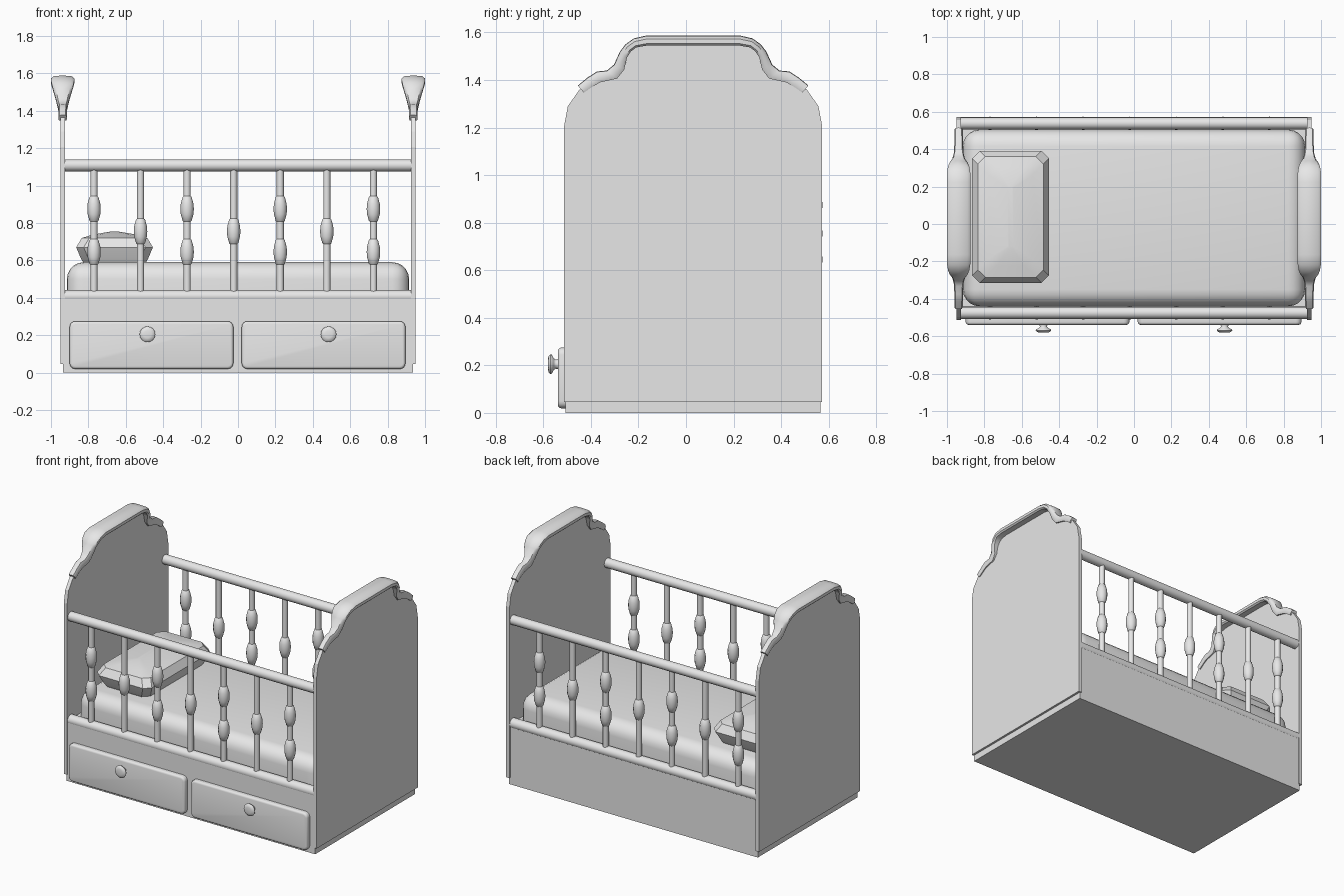
import bpy, bmesh, math
from mathutils import Matrix, Vector

if "Cube" in bpy.data.objects:
    bpy.data.objects.remove(bpy.data.objects["Cube"], do_unlink=True)

grey = bpy.data.materials.new("plain_grey")
grey.use_nodes = True
grey.diffuse_color = (0.8, 0.8, 0.8, 1)
grey.node_tree.nodes["Principled BSDF"].inputs["Base Color"].default_value = (0.8, 0.8, 0.8, 1)

MID = 0.03  # centre line of the crib body in y


def finish(name, bm, smooth=True, angle=40):
    bmesh.ops.recalc_face_normals(bm, faces=bm.faces)
    mesh = bpy.data.meshes.new(name)
    bm.to_mesh(mesh)
    bm.free()
    mesh.materials.append(grey)
    ob = bpy.data.objects.new(name, mesh)
    bpy.context.collection.objects.link(ob)
    if smooth:
        bpy.ops.object.select_all(action='DESELECT')
        ob.select_set(True)
        bpy.context.view_layer.objects.active = ob
        bpy.ops.object.shade_smooth_by_angle(angle=math.radians(angle))
    return ob


def loft(name, rings, angle=40):
    """Skin a list of equal closed rings and cap both ends."""
    bm = bmesh.new()
    rows = [[bm.verts.new(p) for p in ring] for ring in rings]
    n = len(rows[0])
    for a, b in zip(rows, rows[1:]):
        for i in range(n):
            j = (i + 1) % n
            bm.faces.new((a[i], a[j], b[j], b[i]))
    bm.faces.new(rows[0])
    bm.faces.new(rows[-1])
    return finish(name, bm, angle=angle)


def turned(name, profile, origin, axis, sides=12, angle=50):
    """Lathe (distance, radius) pairs along an axis."""
    turn = Vector(axis).to_track_quat('Z', 'Y').to_matrix()
    steps = [2 * math.pi * i / sides for i in range(sides)]
    return loft(name, [[Vector(origin) + turn @ Vector((r * math.cos(a), r * math.sin(a), d))
                        for a in steps] for d, r in profile], angle)


def box(name, lo, hi, edge_test=None, width=0, segments=4):
    bm = bmesh.new()
    lo, hi = Vector(lo), Vector(hi)
    bmesh.ops.create_cube(bm, size=1, matrix=Matrix.Translation((lo + hi) / 2)
                          @ Matrix.Diagonal((hi - lo).to_4d()))
    if edge_test:
        edges = [e for e in bm.edges if edge_test(*[v.co for v in e.verts])]
        bmesh.ops.bevel(bm, geom=edges, offset=width, segments=segments,
                        profile=0.5, affect='EDGES', clamp_overlap=True)
    return finish(name, bm, smooth=bool(edge_test))


# Base and mattress
box("base", (-0.935, -0.507, 0), (0.935, 0.565, 0.41))
box("mattress", (-0.915, -0.44, 0.36), (0.915, 0.505, 0.59),
    lambda a, b: max(a.z, b.z) > 0.5, 0.09, 5)

# Cap stations: distance from centre line, outer height, inner distance, inner height, half thickness
cap_half = [
    (0.485, 1.377, 0.460, 1.347, 0.022),
    (0.445, 1.410, 0.425, 1.371, 0.022),
    (0.405, 1.436, 0.392, 1.390, 0.023),
    (0.363, 1.440, 0.320, 1.406, 0.026),
    (0.333, 1.465, 0.290, 1.444, 0.034),
    (0.308, 1.520, 0.278, 1.495, 0.049),
    (0.285, 1.550, 0.262, 1.520, 0.057),
    (0.250, 1.575, 0.240, 1.537, 0.062),
    (0.194, 1.588, 0.194, 1.545, 0.0625),
]
stations = [(-a, b, -c, d, w) for a, b, c, d, w in cap_half] + cap_half[::-1]
section = [(-0.85, 0), (-1, 0.2), (-1, 0.65), (-0.75, 0.95), (0, 1),
           (0.75, 0.95), (1, 0.65), (1, 0.2), (0.85, 0)]

# End panels with their moulded caps
half = [(0.543, 0.045), (0.543, 1.205), (0.527, 1.29), (0.478, 1.36)]
half += [((a + c) / 2, (b + d) / 2) for a, b, c, d, w in cap_half[1:]]
outline = half + [(-y, z) for y, z in reversed(half)]
for side, label in ((1, "left"), (-1, "right")):
    bm = bmesh.new()
    face = bm.faces.new([bm.verts.new((side * 0.925, MID + y, z)) for y, z in outline])
    out = bmesh.ops.extrude_face_region(bm, geom=[face])["geom"]
    bmesh.ops.translate(bm, vec=(side * 0.025, 0, 0),
                        verts=[g for g in out if isinstance(g, bmesh.types.BMVert)])
    finish(label + "_end_panel", bm, smooth=False)
    loft(label + "_end_cap", [[(side * 0.9375 + s * w, MID + c + (a - c) * t, d + (b - d) * t)
                               for s, t in section] for a, b, c, d, w in stations])

# Spindle outlines, with one or two swellings
def spindle_profile(centres):
    rows = [(0.40, 0.019)]
    for c in centres:
        rows += [(c - 0.068, 0.019), (c - 0.064, 0.024), (c - 0.028, 0.034),
                 (c, 0.036), (c + 0.028, 0.034), (c + 0.064, 0.024), (c + 0.068, 0.019)]
    return rows + [(1.10, 0.019)]


profiles = [spindle_profile((0.645, 0.875)), spindle_profile((0.755,))]

# Rails and spindles on both long sides
for label, y in (("front", -0.475), ("back", 0.538)):
    turned(label + "_top_rail", [(-0.928, 0.032), (0.928, 0.032)], (0, y, 1.108), (1, 0, 0), 16)
    turned(label + "_lower_rail", [(-0.928, 0.034), (0.928, 0.034)], (0, y, 0.407), (1, 0, 0), 16)
    for i in range(7):
        turned(f"{label}_spindle_{i + 1}", profiles[i % 2],
               (-0.77 + 0.249 * i, y, 0), (0, 0, 1))

# Drawers and knobs
knob = [(0, 0.022), (0.012, 0.019), (0.02, 0.024), (0.028, 0.040),
        (0.034, 0.042), (0.042, 0.034), (0.045, 0.02)]
for label, x0, x1, kx in (("right", -0.90, -0.025, -0.484), ("left", 0.02, 0.895, 0.484)):
    bm = bmesh.new()
    bmesh.ops.create_cube(bm, size=1, matrix=Matrix.Translation(((x0 + x1) / 2, -0.522, 0.147))
                          @ Matrix.Diagonal((x1 - x0, 0.034, 0.255, 1)))
    corners = [e for e in bm.edges if abs(e.verts[0].co.y - e.verts[1].co.y) > 0.01]
    bmesh.ops.bevel(bm, geom=corners, offset=0.03, segments=4, profile=0.5, affect='EDGES')
    rim = [e for e in bm.edges if all(v.co.y < -0.53 for v in e.verts)]
    bmesh.ops.bevel(bm, geom=rim, offset=0.014, segments=3, profile=0.5, affect='EDGES')
    finish(label + "_drawer", bm)
    turned(label + "_knob", knob, (kx, -0.536, 0.205), (0, -1, 0), 16)

# Pillow: stacked chamfered rectangles rising to a soft crown
rings = []
for z, inset in ((0.585, 0.04), (0.61, 0.025), (0.67, 0), (0.72, 0.03), (0.738, 0.09), (0.755, 0.19)):
    hx, hy = 0.205 - inset, 0.353 - inset
    cut = min(0.04, hx * 0.5)
    quarter = [(hx, hy - cut), (hx - cut, hy)]
    pts = quarter + [(-x, y) for x, y in quarter[::-1]]
    pts += [(-x, -y) for x, y in pts]
    rings.append([(-0.66 + x, 0.038 + y, z) for x, y in pts])
loft("pillow", rings, 35)
